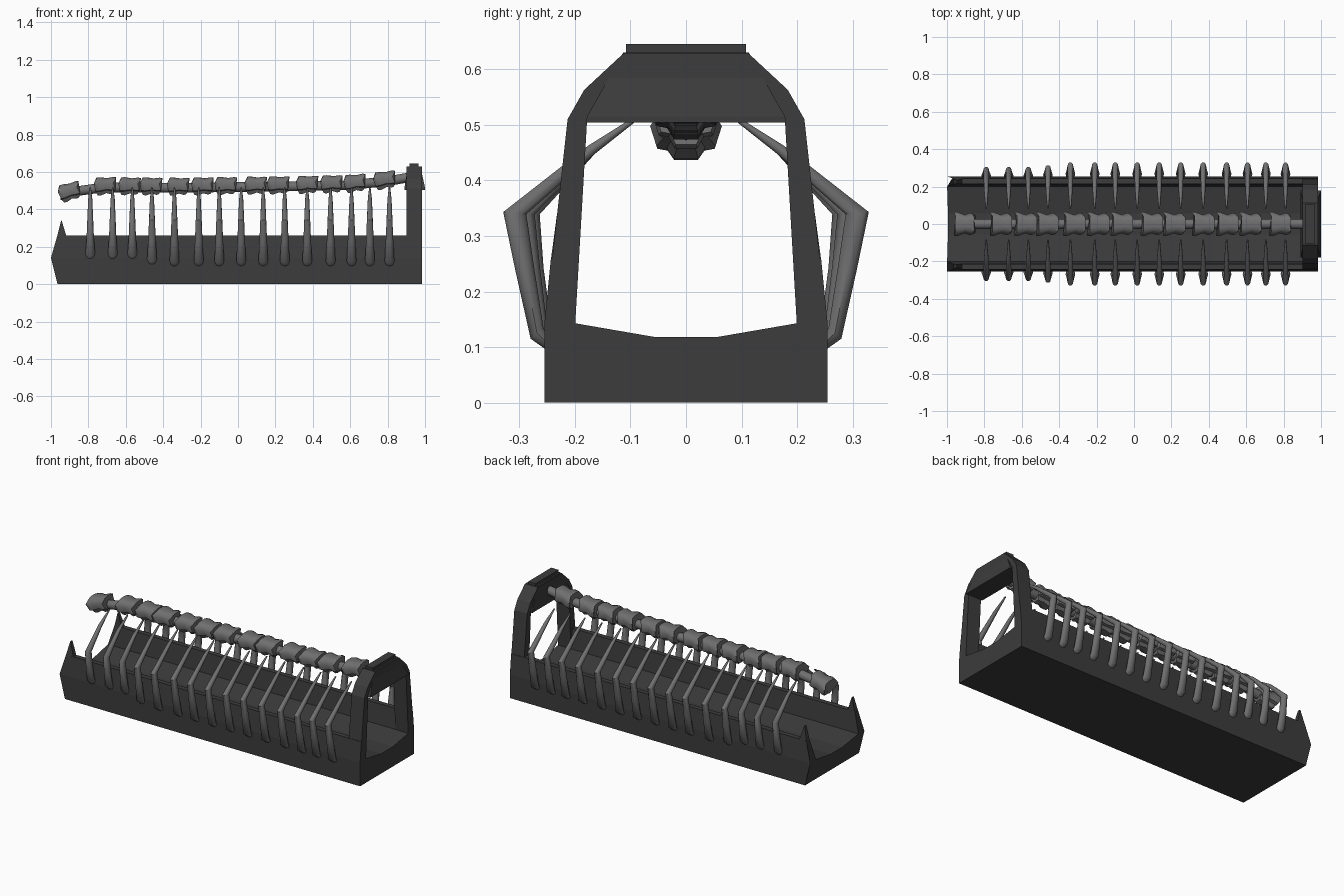
import bpy, bmesh, math
from mathutils import Vector, Matrix

if "Cube" in bpy.data.objects:
    bpy.data.objects.remove(bpy.data.objects["Cube"])


def material(name, v):
    m = bpy.data.materials.new(name)
    m.diffuse_color = (v, v, v, 1)
    m.use_nodes = True
    m.node_tree.nodes["Principled BSDF"].inputs["Base Color"].default_value = m.diffuse_color
    return m


DARK = material("dark_metal", 0.045)
BONE = material("grey_bone", 0.16)


def loft(name, rings, mat, smooth=None):
    """Skin a list of equal-sized point rings and cap both ends."""
    bm = bmesh.new()
    rows = [[bm.verts.new(p) for p in r] for r in rings]
    n = len(rows[0])
    for a, b in zip(rows, rows[1:]):
        for i in range(n):
            j = (i + 1) % n
            bm.faces.new((a[i], a[j], b[j], b[i]))
    bm.faces.new(rows[0][::-1])
    bm.faces.new(rows[-1])
    bmesh.ops.recalc_face_normals(bm, faces=bm.faces)
    me = bpy.data.meshes.new(name)
    bm.to_mesh(me)
    bm.free()
    if smooth:
        me.polygons.foreach_set("use_smooth", [True] * len(me.polygons))
        me.set_sharp_from_angle(angle=math.radians(smooth))
    me.materials.append(mat)
    ob = bpy.data.objects.new(name, me)
    bpy.context.collection.objects.link(ob)
    return ob


def mirrored(half):
    """Close a half outline (y, z) with its mirror image."""
    return half + [(-y, z) for y, z in reversed(half)]


def interp(x, table):
    for (x0, v0), (x1, v1) in zip(table, table[1:]):
        if x <= x1:
            return v0 + (v1 - v0) * (x - x0) / (x1 - x0)
    return table[-1][1]


# Trough with a raked, pointed open end
trough = mirrored([(0.255, 0), (0.255, 0.14), (0.243, 0.26), (0.214, 0.26),
                   (0.2, 0.143), (0.055, 0.118)])
# the outline runs floor to floor; the underside closes it
rake = [(0, -0.965), (0.14, -1.0), (0.26, -0.966)]
loft("trough", [[(interp(z, rake), y, z) for y, z in trough],
                [(0.985, y, z) for y, z in trough]], DARK)

# Spikes on the wall tops at the open end
for side, s in (("front", -1), ("back", 1)):
    tri = [(-0.966, 0.258), (-0.918, 0.258)]
    loft("wall_spike_" + side,
         [[(x, s * y, z) for x, y, z in ((-0.966, 0.243, 0.258), (-0.918, 0.243, 0.258),
                                         (-0.918, 0.214, 0.258), (-0.966, 0.214, 0.258))],
          [(x, s * y, 0.34) for x, y in ((-0.946, 0.232), (-0.943, 0.232),
                                         (-0.943, 0.215), (-0.946, 0.215))]], DARK)

# Arch at the closed end
arch = mirrored([(0.2, 0.13), (0.255, 0.13), (0.213, 0.51), (0.183, 0.563),
                 (0.113, 0.628)])
arch = mirrored([(0.178, 0.508), (0.2, 0.13), (0.255, 0.13), (0.213, 0.51),
                 (0.183, 0.563), (0.113, 0.628)])
loft("end_arch", [[(x, y, z) for y, z in arch] for x in (0.9, 0.985)], DARK)

# Bulging header panel and cap on the arch
loft("arch_header", [[(0.89, -w, z), (1.0, -w, z), (1.0, w, z), (0.89, w, z)]
                     if z < 0.55 else
                     [(0.908, -w, z), (0.975, -w, z), (0.975, w, z), (0.908, w, z)]
                     for w, z in ((0.18, 0.504), (0.178, 0.515), (0.113, 0.63))], DARK)
loft("arch_cap", [[(0.918, -0.108, z), (0.966, -0.108, z), (0.966, 0.108, z),
                   (0.918, 0.108, z)] for z in (0.625, 0.645)], DARK)

# Spine cord
SPINE = [(-0.95, 0.475), (-0.84, 0.5), (-0.72, 0.517), (-0.3, 0.515), (0.3, 0.523),
         (0.6, 0.53), (0.8, 0.55), (0.92, 0.572)]
loft("spine_cord", [[(x, 0.026 * math.cos(a), z + 0.026 * math.sin(a))
                     for a in (math.tau * i / 12 for i in range(12))] for x, z in SPINE],
     BONE, 40)

# Vertebrae: notched section, waisted along the length, swept wings on top
section = mirrored([(0.023, -0.048), (0.036, -0.026), (0.056, -0.022), (0.068, 0.018),
                    (0.046, 0.044), (0.02, 0.05)])
stations = [(-0.05, 0.92), (-0.03, 0.95), (0.005, 0.72), (0.035, 0.88), (0.05, 0.8)]
for k, x in enumerate((-0.9, -0.71, -0.58, -0.465, -0.32, -0.19, -0.065, 0.095,
                       0.215, 0.37, 0.5, 0.625, 0.785)):
    slope = (interp(x + 0.04, SPINE) - interp(x - 0.04, SPINE)) / 0.08
    rings = []
    for sx, s in stations:
        ring = []
        for y, z in section:
            shift = 0.008 if z > 0.03 else (-0.008 if z > 0 else 0)
            ring.append((sx * (0.85 if z < -0.03 else 1.05) + shift, y * s,
                         z * (s if z < 0 else 0.55 + 0.5 * s)))
        rings.append(ring)
    v = loft(f"vertebra_{k + 1}", rings, BONE, 40)
    v.location = (x, 0, interp(x, SPINE) + 0.004)
    v.rotation_euler.y = -math.atan(slope) * 1.2

# Bent ribs: thin at the spine, broad at the foot, path points are (y, z)
RIBS = (-0.79, -0.67, -0.565, -0.46, -0.34, -0.21, -0.1, 0.017, 0.135, 0.25,
        0.37, 0.495, 0.607, 0.705, 0.81)
for k, x in enumerate(RIBS):
    out, low = (-0.024, 0.038) if k < 3 else (-0.015, 0.008) if k == 3 else (0, 0)
    path = [(0.085, 0.515, 0.004, 0.004), (0.17, 0.455, 0.011, 0.010),
            (0.308 + out, 0.341, 0.016, 0.022), (0.29 + out * 0.7, 0.24, 0.020, 0.018),
            (0.268 + out * 0.4, 0.125 + low, 0.026, 0.016),
            (0.246, 0.105 + low, 0.020, 0.012)]
    dirs = [(-0.6, 0.8), (0.6, 0.8), (1, 0.1), (1, -0.15), (0.75, -0.65), (0.35, -0.93)]
    dirs[0] = (0.6, 0.8)
    for side, s in (("front", -1), ("back", 1)):
        rings = []
        for (y, z, wx, wt), d in zip(path, dirs):
            d = Vector(d).normalized()
            rings.append([(x + wx * math.cos(a), s * (y + d.x * wt * math.sin(a)),
                           z + d.y * wt * math.sin(a))
                          for a in (math.tau * i / 10 for i in range(10))])
        loft(f"rib_{side}_{k + 1}", rings, BONE, 45)
